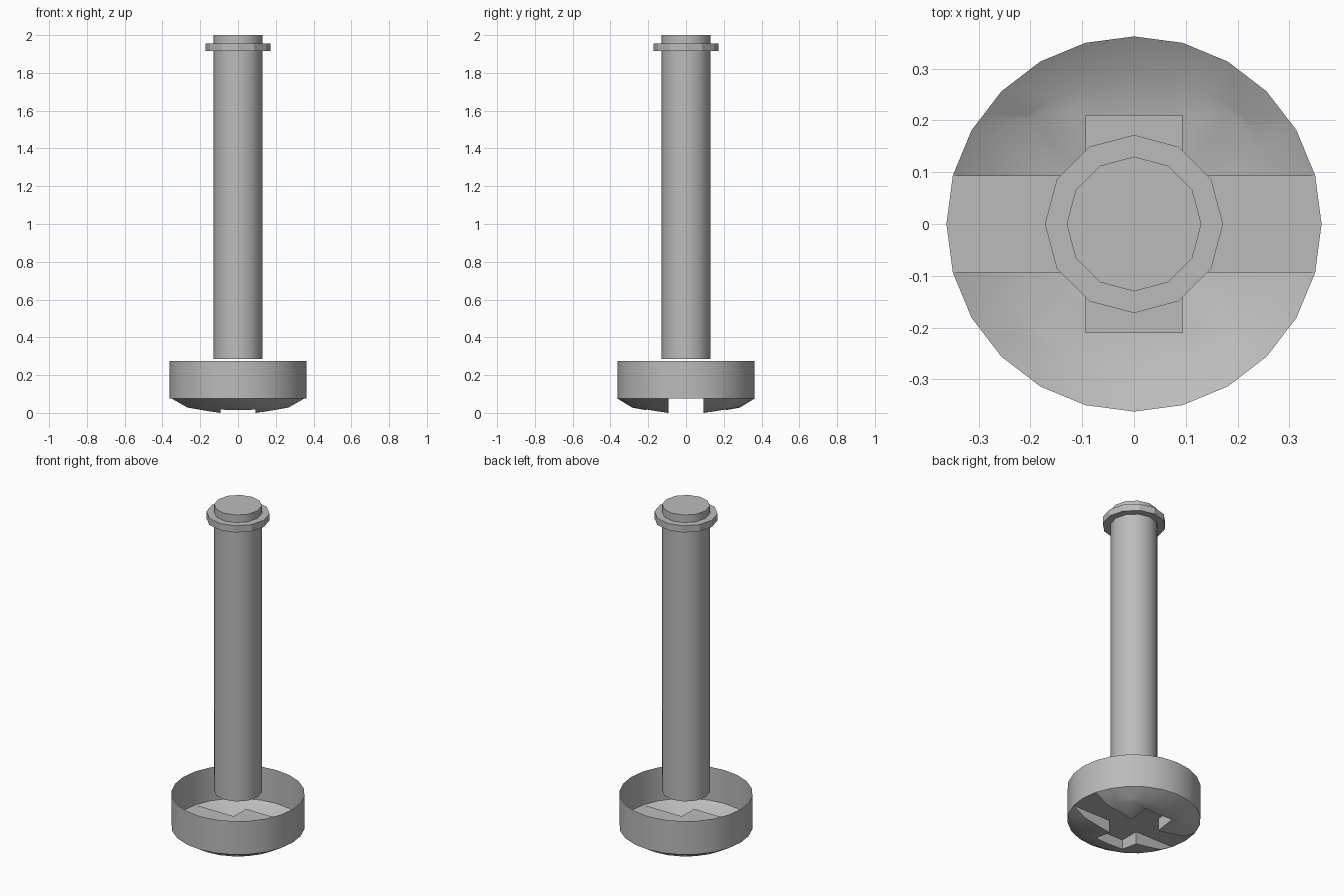
import bpy, bmesh, math
from mathutils import Vector

cube = bpy.data.objects.get("Cube")
if cube:
    bpy.data.objects.remove(cube, do_unlink=True)

grey = bpy.data.materials.new("light grey")
grey.use_nodes = True
grey.diffuse_color = (0.5, 0.5, 0.5, 1)
grey.node_tree.nodes["Principled BSDF"].inputs["Base Color"].default_value = (0.5, 0.5, 0.5, 1)


def finish(name, bm, angle):
    mesh = bpy.data.meshes.new(name)
    bm.to_mesh(mesh)
    bm.free()
    mesh.materials.append(grey)
    obj = bpy.data.objects.new(name, mesh)
    bpy.context.collection.objects.link(obj)
    bpy.ops.object.select_all(action='DESELECT')
    obj.select_set(True)
    bpy.context.view_layer.objects.active = obj
    bpy.ops.object.shade_smooth_by_angle(angle=math.radians(angle))


def lathe(profile, sides):
    """Spin (radius, height) points around the z axis."""
    bm = bmesh.new()
    verts = [bm.verts.new((r, 0, z)) for r, z in profile]
    edges = [bm.edges.new(pair) for pair in zip(verts, verts[1:])]
    bmesh.ops.spin(bm, geom=verts + edges, cent=(0, 0, 0), axis=(0, 0, 1),
                   angle=math.tau, steps=sides, use_duplicate=False)
    bmesh.ops.remove_doubles(bm, verts=bm.verts[:], dist=0.0005)
    bmesh.ops.recalc_face_normals(bm, faces=bm.faces[:])
    return bm


# Shaft and the collar near its tip
finish("shaft", lathe([(0, 0.285), (0.13, 0.285), (0.13, 2), (0, 2)], 12), 35)
finish("collar", lathe([(0.13, 1.915), (0.172, 1.915), (0.172, 1.955), (0.13, 1.955)], 12), 25)

# Hollow head: open cup with a shallow conical underside
radius, roof, arm = 0.362, 0.075, 0.21
half = radius * math.sin(math.radians(15))
bm = lathe([(radius, 0.275), (radius, roof), (0.285, 0.028), (0, -0.0245)], 24)

# Cut a long slot across x and a short one across y into the underside
for axis, dist in (("y", half), ("x", half), ("y", arm)):
    for side in (-1, 1):
        normal = Vector((axis == "x", axis == "y", 0))
        under = [f for f in bm.faces if f.calc_center_median().z < roof]
        geom = under + list({e for f in under for e in f.edges}) + list({v for f in under for v in f.verts})
        bmesh.ops.bisect_plane(bm, geom=geom, dist=0.0002,
                               plane_co=normal * dist * side, plane_no=normal)


def in_slot(face):
    c = face.calc_center_median()
    return c.z < roof and (abs(c.y) < half or (abs(c.x) < half and abs(c.y) < arm))


bmesh.ops.delete(bm, geom=[f for f in bm.faces if in_slot(f)], context='FACES')

# Slot walls rise from the cut edges, and a flat roof closes them
cut = [e for e in bm.edges if e.is_boundary and min(v.co.z for v in e.verts) < roof - 0.001]
raised = bmesh.ops.extrude_edge_only(bm, edges=cut)["geom"]
for v in raised:
    if isinstance(v, bmesh.types.BMVert):
        v.co.z = roof
bmesh.ops.remove_doubles(bm, verts=bm.verts[:], dist=0.0005)
rim = [e for e in bm.edges if e.is_boundary and all(abs(v.co.z - roof) < 0.001 for v in e.verts)]
bmesh.ops.holes_fill(bm, edges=rim, sides=0)
bmesh.ops.recalc_face_normals(bm, faces=bm.faces[:])
finish("head", bm, 30)
